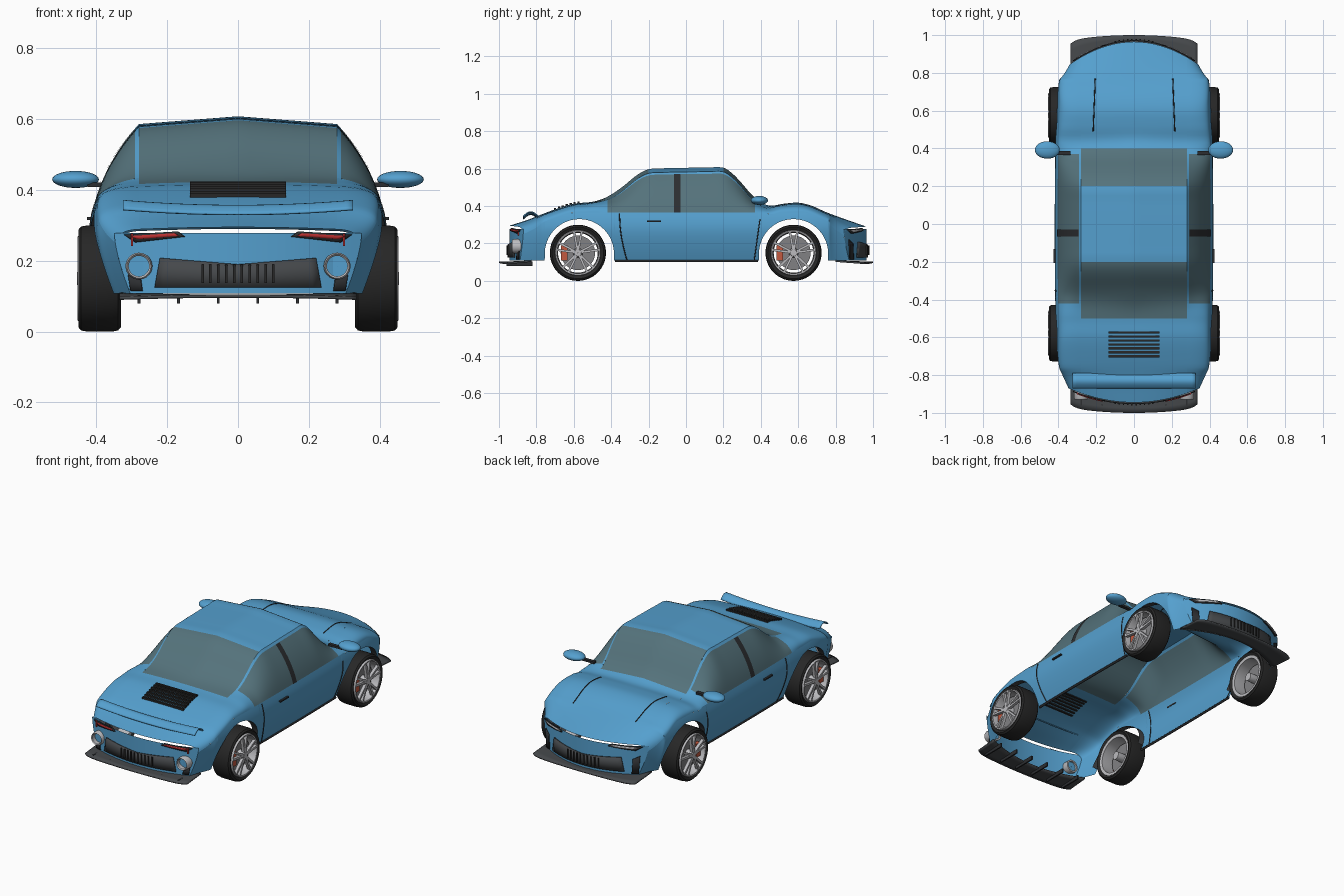
import bpy, bmesh, math
from math import sin, cos, pi, radians, sqrt
from mathutils import Matrix, Vector

if "Cube" in bpy.data.objects:
    bpy.data.objects.remove(bpy.data.objects["Cube"])

def material(name, rgb):
    m = bpy.data.materials.new(name)
    m.diffuse_color = (*rgb, 1)
    m.use_nodes = True
    m.node_tree.nodes["Principled BSDF"].inputs["Base Color"].default_value = m.diffuse_color
    return m

BLUE = material("paint", (0.09, 0.35, 0.62))
GLASS = material("glass", (0.09, 0.17, 0.20))
DARK = material("dark", (0.025, 0.027, 0.03))
TRIM = material("trim", (0.06, 0.065, 0.07))
RUBBER = material("rubber", (0.02, 0.02, 0.02))
SILVER = material("silver", (0.5, 0.5, 0.52))
RED = material("red", (0.5, 0.03, 0.03))
ORANGE = material("caliper", (0.55, 0.1, 0.05))

def add(name, bm, mat, mirror=False, thick=0, angle=35):
    me = bpy.data.meshes.new(name)
    bm.to_mesh(me)
    bm.free()
    me.shade_smooth()
    me.set_sharp_from_angle(angle=radians(angle))
    me.materials.append(mat)
    ob = bpy.data.objects.new(name, me)
    bpy.context.collection.objects.link(ob)
    if mirror:
        ob.modifiers.new("mirror", 'MIRROR')
    if thick:
        s = ob.modifiers.new("solid", 'SOLIDIFY')
        s.thickness, s.offset = thick, 0
    return ob

def patch(name, f, us, vs, mat, mirror=True, thick=0):
    bm = bmesh.new()
    g = [[bm.verts.new(f(u, v)) for v in vs] for u in us]
    for i in range(len(us) - 1):
        for j in range(len(vs) - 1):
            bm.faces.new((g[i][j], g[i+1][j], g[i+1][j+1], g[i][j+1]))
    bm.normal_update()
    mid = Vector((0, 0, 0.15))
    if sum(p.normal.dot(p.calc_center_median() - mid) * p.calc_area() for p in bm.faces) < 0:
        bmesh.ops.reverse_faces(bm, faces=bm.faces[:])
    return add(name, bm, mat, mirror, thick)

def boxes(name, items, mat, mirror=False):
    bm = bmesh.new()
    for loc, size in items:
        bmesh.ops.create_cube(bm, size=1, matrix=Matrix.Translation(loc) @ Matrix.Diagonal((*size, 1)))
    return add(name, bm, mat, mirror)

def wire(name, pts, r, mat):
    cu = bpy.data.curves.new(name, 'CURVE')
    cu.dimensions, cu.bevel_depth, cu.bevel_resolution = '3D', r, 1
    for s in (1, -1):
        sp = cu.splines.new('POLY')
        sp.points.add(len(pts) - 1)
        for p, q in zip(sp.points, pts):
            p.co = (s * q[0], q[1], q[2], 1)
    cu.materials.append(mat)
    ob = bpy.data.objects.new(name, cu)
    bpy.context.collection.objects.link(ob)

def lin(a, b, n):
    return [a + (b - a) * i / n for i in range(n + 1)]

def spline(tab, x):
    x = min(max(x, tab[0][0]), tab[-1][0])
    slope = lambda a, b: (tab[b][1] - tab[a][1]) / (tab[b][0] - tab[a][0])
    n = len(tab) - 1
    i = next(k for k in range(n) if x <= tab[k+1][0])
    h = tab[i+1][0] - tab[i][0]
    m0, m1 = slope(max(i-1, 0), i+1), slope(i, min(i+2, n))
    t = (x - tab[i][0]) / h
    return ((2*t**3 - 3*t*t + 1) * tab[i][1] + (t**3 - 2*t*t + t) * h * m0
            + (3*t*t - 2*t**3) * tab[i+1][1] + (t**3 - t*t) * h * m1)

# Body shape: centre profile, plan width, section rules
TOP = [(-.945, .295), (-.85, .325), (-.72, .375), (-.6, .412), (-.5, .423), (-.43, .445), (-.35, .495), (-.26, .567),
       (-.2, .597), (-.12, .602), (.12, .606), (.2, .605), (.25, .572), (.3, .52), (.35, .462), (.4, .42),
       (.45, .402), (.52, .412), (.6, .418), (.67, .402), (.75, .367), (.85, .33), (.965, .29)]
WIDE = [(-.945, .35), (-.85, .375), (-.75, .398), (-.58, .413), (0, .42), (.58, .412), (.75, .398), (.85, .375), (.965, .345)]
REAR, FRONT = -.945, .965
ARCHES = (-.57, .575)
AR, AZ, LOW = .185, .145, .108

def warp(x, y):
    e = max(0, abs(y) - .765)
    return y - .6 * e * (x / .34) ** 2 if y > 0 else y + .4 * e * (x / .34) ** 2

def side_x(y, z):
    w = spline(WIDE, y)
    return w - .015 * ((z - .28) / .085) ** 2 if z > .28 else w - .045 * ((.28 - z) / .17) ** 1.5

def bulge(y):
    t = min(max((abs(y) - .36) / .14, 0), 1)
    return t * t * (3 - 2 * t)

def belt(y):
    return min(.365, spline(TOP, y) - .045)

def top_pt(y, t):
    b = bulge(y)
    x = .28 * t
    return x, warp(x, y), spline(TOP, y) - (.022 * t * (1 - b) + .006 * t * t * b)

def shoulder_pt(y, t):
    b, zb = bulge(y), belt(y)
    xb = side_x(y, zb)
    ze = top_pt(y, 1)[2]
    cx = (.17 + xb / 2) * (1 - b) + (xb - .005) * b
    cz = ((ze + zb) / 2 + .008) * (1 - b) + (ze - .002) * b
    x = .28 * (1-t)**2 + 2*t*(1-t) * cx + t*t * xb
    return x, warp(x, y), ze * (1-t)**2 + 2*t*(1-t) * cz + t*t * zb

def side_at(y, z):
    x = side_x(y, z)
    return x, warp(x, y), z

def side_pt(y, t):
    zb, low = belt(y), LOW
    for c in ARCHES:
        if abs(y - c) <= AR + .00005:
            low = AZ + sqrt(max(0, AR * AR - (y - c) ** 2))
    return side_at(y, zb + (low - zb) * t)

T = lin(0, 1, 8)
patch("rear_deck", top_pt, lin(REAR, -.5, 24), T, BLUE)
patch("rear_window", top_pt, lin(-.5, -.2, 20), T, GLASS)
patch("roof", top_pt, lin(-.2, .2, 16), T, BLUE)
patch("windshield", top_pt, lin(.2, .4, 16), T, GLASS)
patch("hood", top_pt, lin(.4, FRONT, 28), T, BLUE)
patch("rear_fender", shoulder_pt, lin(REAR, -.42, 28), lin(0, 1, 12), BLUE)
patch("front_fender", shoulder_pt, lin(.37, FRONT, 30), lin(0, 1, 12), BLUE)
patch("window_frame", shoulder_pt, lin(-.42, .37, 50), [0, .03, .06], BLUE)
patch("side_window", shoulder_pt, lin(-.42, .37, 50), lin(.06, 1, 10), GLASS)
rows = lin(REAR, -.77, 8) + lin(-.38, .385, 20) + lin(.765, FRONT, 8)
for c in ARCHES:
    rows += [c - AR * cos(a) for a in lin(0, pi, 36)] + [c - AR - .0003, c + AR + .0003]
patch("body_side", side_pt, sorted(set(rows)), lin(0, 1, 10), BLUE)

# Wheel arch lips
for c, n in zip(ARCHES, ("rear", "front")):
    def lip(a, t):
        y, z = c - AR * cos(a), AZ + AR * sin(a)
        return side_x(y, z) - .035 * t, y, z
    patch(n + "_arch_lip", lip, lin(0, pi, 36), [0, 1], TRIM)

# Bumpers and everything lying on them
def on_bumper(end, x, z, off=0):
    return x, warp(x, end) + math.copysign(off, end), z

def bumper_quad(name, end, corners, mat, off=.006, mirror=True):
    a, b, c, d = [Vector(p) for p in corners]
    def f(u, v):
        p = (a * (1-u) + b * u) * (1-v) + (d * (1-u) + c * u) * v
        return on_bumper(end, p.x, p.y, off)
    patch(name, f, lin(0, 1, 10), [0, .5, 1], mat, mirror, .006)

for end, n in ((REAR, "rear"), (FRONT, "front")):
    patch(n + "_bumper", lambda t, z: on_bumper(end, t * side_x(end, z), z),
          lin(0, 1, 16), lin(.278, LOW, 8), BLUE)
    bumper_quad(n + "_grille", end, [(0, .125), (.235, .125), (.22, .208), (0, .19)], TRIM)
    bumper_quad(n + "_lamp_housing", end, [(.15, .268), (.29, .252), (.322, .274), (.17, .283)], DARK)
    bumper_quad(n + "_lamp", end, [(.165, .27), (.285, .261), (.305, .27), (.18, .278)],
                RED if end < 0 else SILVER, .01)
    bumper_quad(n + "_corner_duct", end, [(.27, .115), (.303, .115), (.31, .16 if end < 0 else .22),
                (.275, .15 if end < 0 else .2)], DARK)
    boxes(n + "_grille_slats", [(on_bumper(end, -.1 + i * .2 / 9, .163, .01), (.007, .01, .052))
                                for i in range(10)], RUBBER)
    # Splitter plate
    s = 1 if end > 0 else -1
    def plate(t, v):
        x = .335 * t
        y0 = warp(x, end) - s * .05
        y1 = s * (1 - .025 * t * t - .02 * t ** 12)
        return x, y0 + (y1 - y0) * v, .1 - .012 * (v - .5) * t * t
    patch(n + "_splitter", plate, lin(0, 1, 20), lin(0, 1, 4), TRIM, thick=.009)

boxes("diffuser_fins", [((x, -.89, .092), (.008, .14, .024)) for x in lin(-.28, .28, 5)], DARK)
boxes("tail_marker", [((.3, -.897, .26), (.006, .01, .035))], RED, True)

# Exhausts
def lathe(name, prof, mat, axis='X', n=40, closed=True):
    bm = bmesh.new()
    rings = []
    for r, h in prof:
        rings.append([bm.verts.new((h, r * cos(a), r * sin(a)) if axis == 'X' else (r * cos(a), h, r * sin(a)))
                      for a in lin(0, 2 * pi, n)[:-1]])
    for k in range(len(prof) if closed else len(prof) - 1):
        p, q = rings[k], rings[(k + 1) % len(prof)]
        for j in range(n):
            bm.faces.new((p[j], q[j], q[(j+1) % n], p[(j+1) % n]))
    bmesh.ops.recalc_face_normals(bm, faces=bm.faces[:])
    return add(name, bm, mat)

for s, n in ((1, "right"), (-1, "left")):
    ring = lathe(n + "_exhaust", [(.029, -.025), (.034, -.03), (.038, -.02), (.038, .03), (.029, .03)], SILVER, 'Y', 28)
    core = lathe(n + "_exhaust_core", [(.001, 0), (.03, 0), (.03, .02), (.001, .02)], BLUE, 'Y', 28)
    ring.location = core.location = (s * .28, -.9, .185)

# Rear wing, engine louvres, creases and door details
patch("rear_wing", lambda t, v: (.325 * t, -.79 - .08 * v, .345 + .024 * sin(pi * v) - .014 * (1 - t * t)),
      lin(0, 1, 16), lin(0, 1, 10), BLUE, thick=.006)
boxes("engine_louvres", [((0, y, spline(TOP, y) + .001), (.27, .012, .014)) for y in lin(-.575, -.7, 6)], RUBBER)
wire("hood_crease", [top_pt(y, (.205 + .04 * (.77 - y)) / .28) for y in lin(.49, .77, 14)], .003, DARK)
wire("door_rear_seam", [side_at(-.355 + .04 * ((.36 - z) / .25) ** 2, z) for z in lin(.36, .11, 10)], .003, DARK)
wire("door_front_seam", [side_at(.4 - .035 * (.36 - z) / .25, z) for z in lin(.33, .11, 8)], .003, DARK)
wire("sill", [side_at(y, .106) for y in lin(-.38, .385, 12)], .007, DARK)
boxes("door_handle", [((.421, -.17, .32), (.012, .075, .008))], DARK, True)
def pillar(y, t):
    x, yy, z = shoulder_pt(y, t)
    return x + .003, yy, z + .001
patch("door_pillar", pillar, [-.065, -.03], lin(.06, 1, 8), DARK)

# Mirrors
boxes("mirror_arm", [((.38, .376, .415), (.09, .02, .012))], DARK, True)
bm = bmesh.new()
bmesh.ops.create_uvsphere(bm, u_segments=28, v_segments=16, radius=1,
                          matrix=Matrix.Translation((.459, .392, .43)) @ Matrix.Diagonal((.066, .046, .024, 1)))
add("door_mirror", bm, BLUE, True)

# Wheels: one set of parts, reused at each corner
tyre = lathe("tyre", [(.12, -.05), (.138, -.06), (.147, -.052), (.15, -.035), (.15, .035), (.147, .052), (.138, .06), (.12, .05)], RUBBER, n=56)
rim = lathe("rim", [(.122, .052), (.119, .062), (.112, .06), (.108, .04), (.106, -.05), (.122, -.052)], SILVER, n=56)
disc = lathe("brake_disc", [(.001, .012), (.092, .012), (.092, .022), (.001, .022)], TRIM)
disc.data.materials[0] = material("disc", (.22, .22, .23))
hub = lathe("hub", [(.001, -.04), (.024, -.04), (.026, .05), (.018, .064), (.001, .064)], SILVER, n=24)
bm = bmesh.new()
for k in range(5):
    for d in (-10, 10):
        m = Matrix.Rotation(radians(90 + 72 * k + d), 4, 'X') @ Matrix.Translation((.054, .066, 0))
        bmesh.ops.create_cube(bm, size=1, matrix=m @ Matrix.Diagonal((.018, .1, .012, 1)))
spokes = add("spokes", bm, SILVER)
caliper = boxes("caliper", [((.03, -.073, 0), (.026, .034, .08))], ORANGE)
parts = (tyre, rim, disc, hub, spokes, caliper)
for s in (1, -1):
    for y in (-.578, .575):
        for p in parts:
            ob = p if (s, y) == (1, -.578) else p.copy()
            if ob is not p:
                bpy.context.collection.objects.link(ob)
            ob.location, ob.scale = (s * .391, y, .15), (s, 1, 1)
